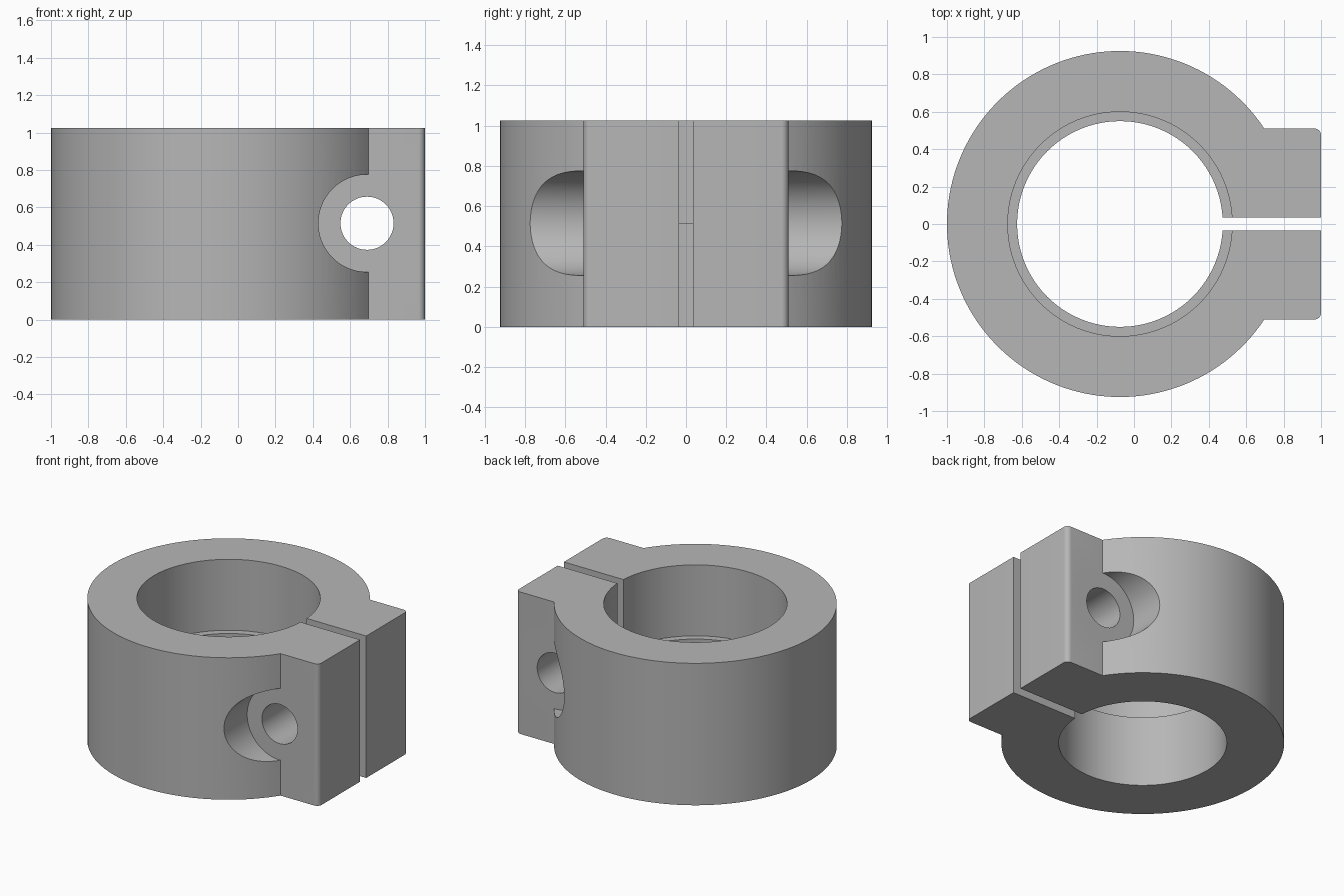
import bpy, bmesh, math
from mathutils import Matrix, Vector

if "Cube" in bpy.data.objects:
    bpy.data.objects.remove(bpy.data.objects["Cube"])

CX, R, H = -0.075, 0.925, 1.025      # ring centre, outer radius, height
LUG, FILLET = 0.51, 0.035            # lug half width, corner radius
BOLT_X, BOLT_Z = 0.69, 0.515

steel = bpy.data.materials.new("plain grey metal")
steel.use_nodes = True
grey = (0.47, 0.47, 0.47, 1)
steel.diffuse_color = grey
steel.node_tree.nodes["Principled BSDF"].inputs["Base Color"].default_value = grey


def make_object(name, bm):
    bmesh.ops.recalc_face_normals(bm, faces=bm.faces)
    mesh = bpy.data.meshes.new(name)
    bm.to_mesh(mesh)
    bm.free()
    mesh.materials.append(steel)
    obj = bpy.data.objects.new(name, mesh)
    bpy.context.collection.objects.link(obj)
    return obj


def arc(cx, cy, r, start, end, steps):
    return [(cx + r * math.cos(start + (end - start) * i / steps),
             cy + r * math.sin(start + (end - start) * i / steps)) for i in range(steps + 1)]


def cylinder(name, r, depth, centre, along_y=False, sides=96):
    bm = bmesh.new()
    turn = Matrix.Rotation(math.pi / 2, 4, "X") if along_y else Matrix()
    bmesh.ops.create_cone(bm, cap_ends=True, segments=sides, radius1=r, radius2=r,
                          depth=depth, matrix=Matrix.Translation(centre) @ turn)
    return make_object(name, bm)


def cut(target, cutter):
    cutter.hide_render = True
    mod = target.modifiers.new(cutter.name, "BOOLEAN")
    mod.operation, mod.solver, mod.object = "DIFFERENCE", "EXACT", cutter
    bpy.context.view_layer.objects.active = target
    bpy.ops.object.modifier_apply(modifier=mod.name)
    bpy.data.objects.remove(cutter)


# Clamp body: round collar with a rounded square lug, extruded upwards
join = math.asin(LUG / R)
outline = arc(CX, 0, R, join, 2 * math.pi - join, 120)
outline += arc(1 - FILLET, -LUG + FILLET, FILLET, -math.pi / 2, 0, 8)
outline += arc(1 - FILLET, LUG - FILLET, FILLET, 0, math.pi / 2, 8)
bm = bmesh.new()
base = bm.faces.new([bm.verts.new((x, y, 0)) for x, y in outline])
top = bmesh.ops.extrude_face_region(bm, geom=[base])["geom"]
bmesh.ops.translate(bm, vec=(0, 0, H), verts=[v for v in top if isinstance(v, bmesh.types.BMVert)])
clamp = make_object("clamp_collar", bm)

# Stepped bore: narrow below, wider above
cut(clamp, cylinder("lower_bore", 0.55, 3, (CX, 0, 0)))
cut(clamp, cylinder("upper_bore", 0.60, 2, (CX, 0, H / 2 + 1)))

# Slot that splits the lug
bm = bmesh.new()
bmesh.ops.create_cube(bm, size=1, matrix=Matrix.Translation((0.8, 0, H / 2))
                      @ Matrix.Diagonal((1.2, 0.07, 2, 1)))
cut(clamp, make_object("slot", bm))

# Bolt hole through the lug, with a screw head recess on each side
cut(clamp, cylinder("bolt_hole", 0.142, 3, (BOLT_X, 0, BOLT_Z), True, 64))
for side in (-1, 1):
    cut(clamp, cylinder("head_recess", 0.26, 1, (BOLT_X, side * (LUG + 0.5), BOLT_Z), True))

bpy.ops.object.select_all(action="DESELECT")
clamp.select_set(True)
bpy.context.view_layer.objects.active = clamp
bpy.ops.object.shade_smooth_by_angle(angle=math.radians(25))
